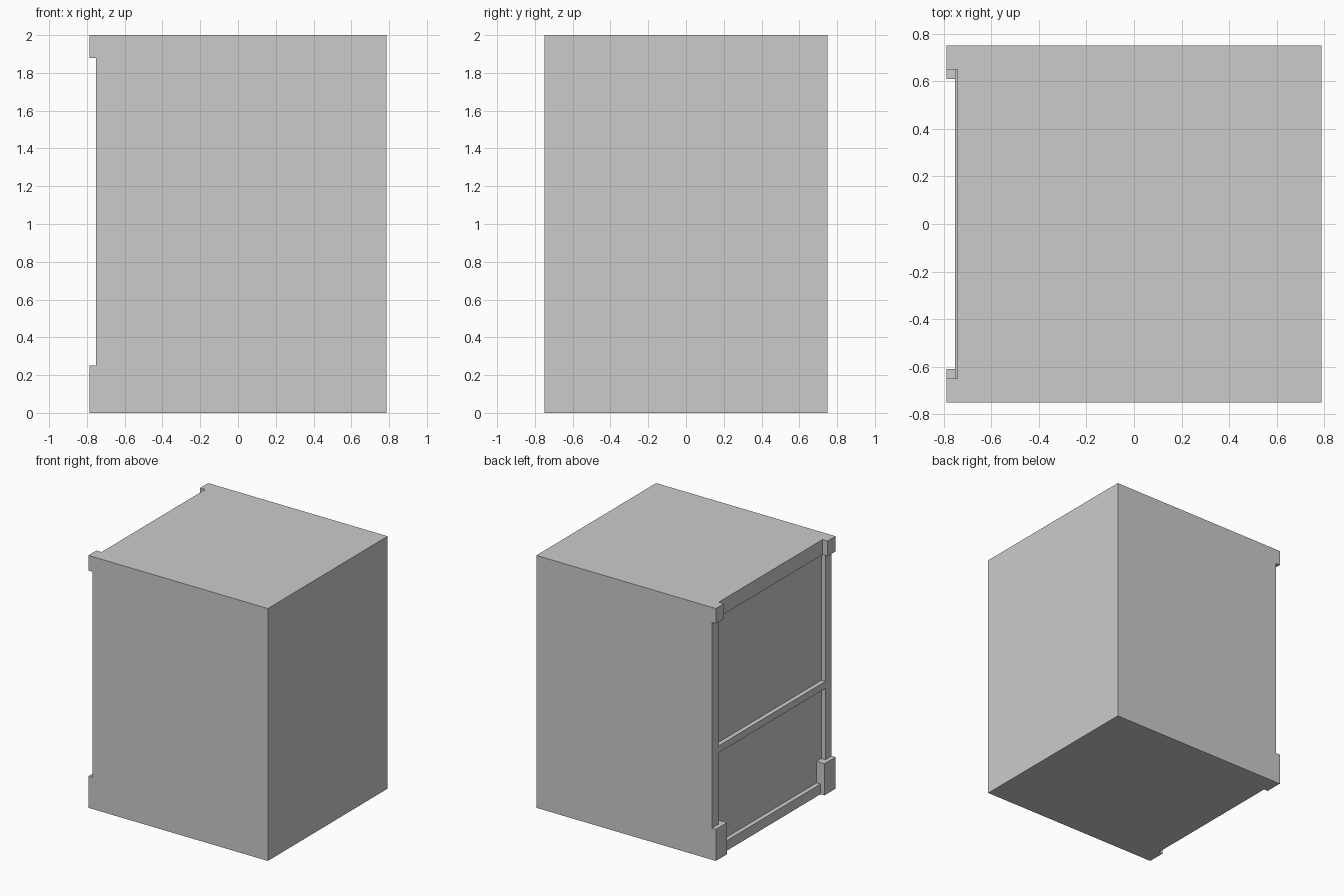
import bpy, bmesh

if "Cube" in bpy.data.objects:
    bpy.data.objects.remove(bpy.data.objects["Cube"])


def box(name, x, y, z):
    """Axis-aligned box from (min, max) pairs."""
    bm = bmesh.new()
    bmesh.ops.create_cube(bm, size=1)
    for v in bm.verts:
        v.co = [r[0] if c < 0 else r[1] for c, r in zip(v.co, (x, y, z))]
    me = bpy.data.meshes.new(name)
    bm.to_mesh(me)
    bm.free()
    ob = bpy.data.objects.new(name, me)
    bpy.context.collection.objects.link(ob)
    return ob


def mirrored(name, x, y, z):
    """Box on the +y side plus its twin on the -y side."""
    box(name + "_back", x, y, z)
    box(name + "_front", x, (-y[1], -y[0]), z)


PANEL, RAIL, POST, OUT = -0.717, -0.742, -0.752, -0.787

# Main cabinet body, its left face is the recessed panel
box("cabinet_body", (PANEL, 0.787), (-0.75, 0.75), (0, 2))

# Corner posts with larger blocks at top and foot
mirrored("post", (POST, PANEL), (0.67, 0.75), (0.25, 1.88))
mirrored("top_block", (OUT, PANEL), (0.65, 0.75), (1.88, 2))
mirrored("foot_block", (OUT, PANEL), (0.61, 0.75), (0, 0.25))

# Horizontal rails across the panelled side
box("top_rail", (RAIL, PANEL), (-0.65, 0.65), (1.88, 2))
box("middle_rail", (POST, PANEL), (-0.67, 0.67), (0.815, 0.87))
box("bottom_rail", (POST, PANEL), (-0.61, 0.61), (0, 0.08))
